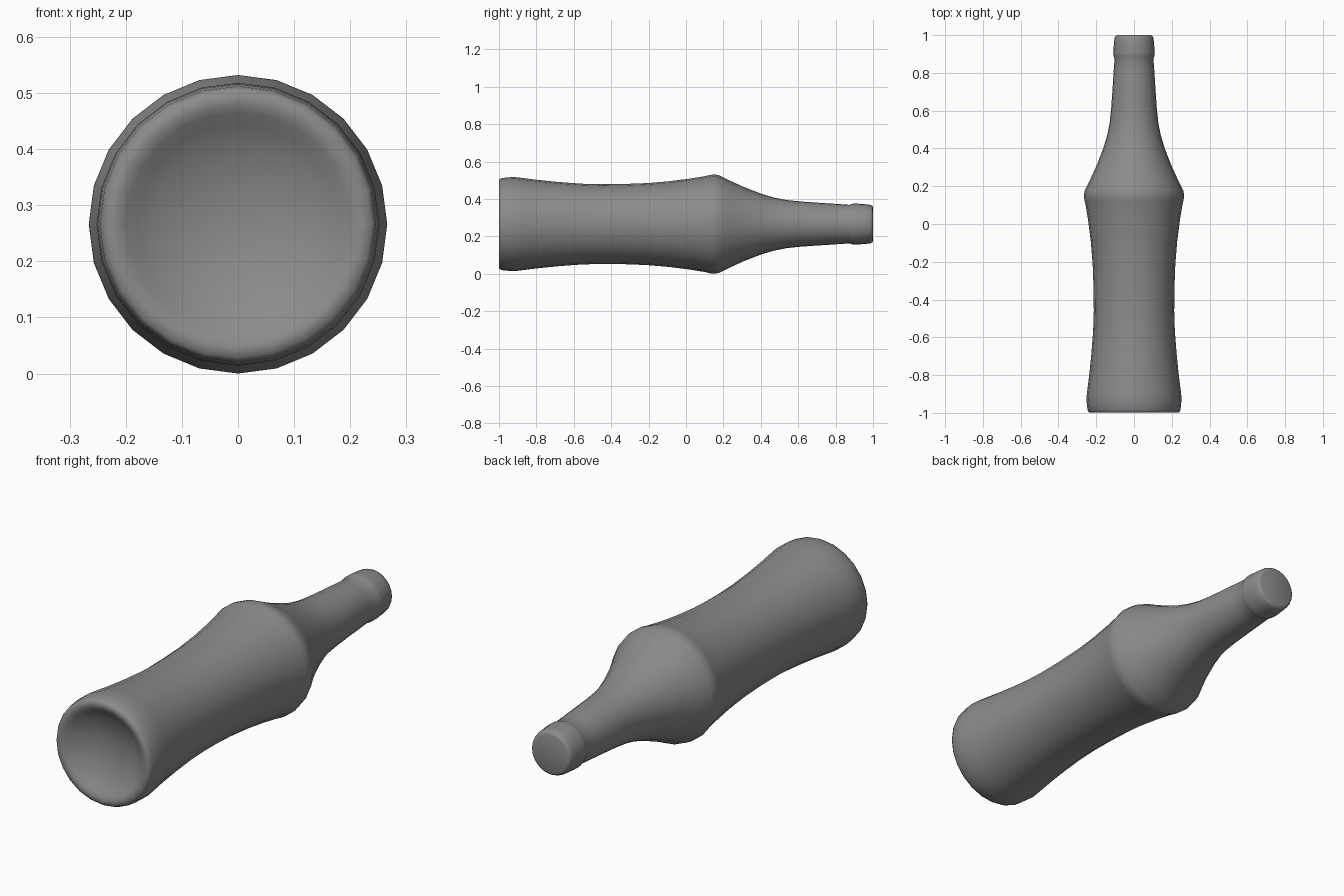
import bpy, bmesh, math

if "Cube" in bpy.data.objects:
    bpy.data.objects.remove(bpy.data.objects["Cube"])

SIDES = 24
AXIS_Z = 0.266

# Half-outline as (radius, y), from the centre of the hollow base to the mouth
profile = [
    # hollow base
    (0.05, -0.932), (0.10, -0.942), (0.15, -0.96), (0.18, -0.977), (0.20, -0.991),
    # foot rim
    (0.216, -0.999), (0.238, -0.999), (0.246, -0.985), (0.25, -0.95), (0.252, -0.92),
    # waisted body
    (0.246, -0.87), (0.236, -0.79), (0.225, -0.68), (0.216, -0.56), (0.213, -0.46),
    (0.214, -0.34), (0.219, -0.21), (0.229, -0.09), (0.243, 0.02), (0.256, 0.1),
    # shoulder
    (0.263, 0.13), (0.266, 0.15), (0.260, 0.18), (0.232, 0.235), (0.198, 0.31),
    (0.163, 0.40), (0.142, 0.47), (0.129, 0.535),
    # neck
    (0.121, 0.61), (0.114, 0.71), (0.107, 0.82), (0.103, 0.875),
    # lip band and closed cap
    (0.109, 0.89), (0.110, 0.905), (0.106, 0.96), (0.103, 0.985), (0.098, 0.996), (0.088, 1.0),
]

bm = bmesh.new()
rings = []
for r, y in profile:
    ring = []
    for i in range(SIDES):
        a = 2 * math.pi * i / SIDES
        ring.append(bm.verts.new((r * math.sin(a), y, AXIS_Z + r * math.cos(a))))
    rings.append(ring)

# Skin between neighbouring rings
for lo, hi in zip(rings, rings[1:]):
    for i in range(SIDES):
        j = (i + 1) % SIDES
        bm.faces.new((lo[i], lo[j], hi[j], hi[i]))

# Close the hollow base and the top
for ring, y in ((rings[0], -0.93), (rings[-1], 1.0)):
    centre = bm.verts.new((0, y, AXIS_Z))
    for i in range(SIDES):
        bm.faces.new((ring[i], ring[(i + 1) % SIDES], centre))

bmesh.ops.recalc_face_normals(bm, faces=bm.faces)
mesh = bpy.data.meshes.new("bottle")
bm.to_mesh(mesh)
bm.free()

# Dark grey glass
glass = bpy.data.materials.new("dark_grey")
glass.diffuse_color = (0.26, 0.26, 0.26, 1)
glass.use_nodes = True
glass.node_tree.nodes["Principled BSDF"].inputs["Base Color"].default_value = glass.diffuse_color
mesh.materials.append(glass)

bottle = bpy.data.objects.new("bottle", mesh)
bpy.context.collection.objects.link(bottle)
bpy.context.view_layer.objects.active = bottle
bottle.select_set(True)
bpy.ops.object.shade_smooth_by_angle(angle=math.radians(80))
